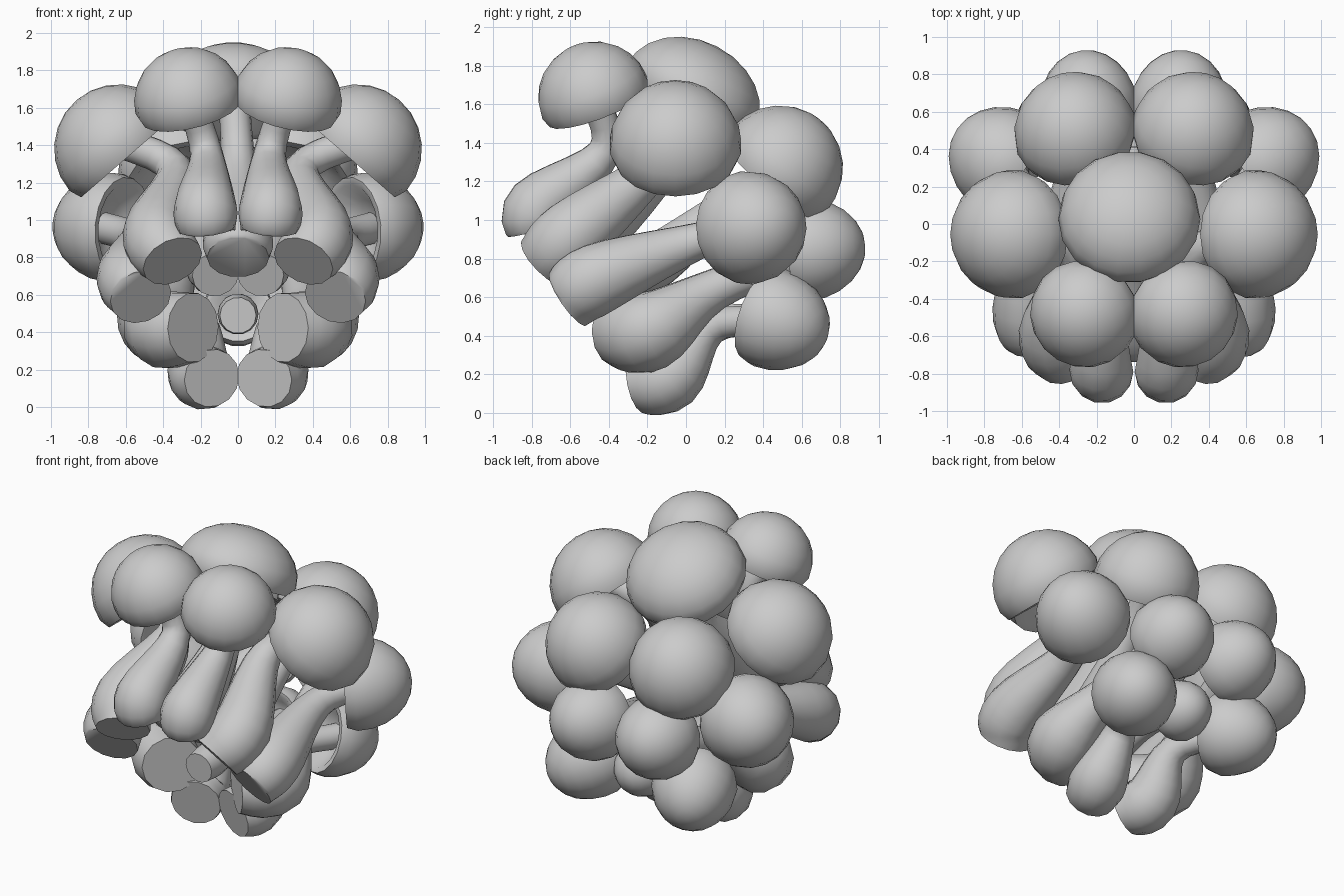
import bpy, bmesh, math
from mathutils import Vector

if "Cube" in bpy.data.objects:
    bpy.data.objects.remove(bpy.data.objects["Cube"])

grey = bpy.data.materials.new("mushroom_grey")
grey.diffuse_color = (0.6, 0.6, 0.6, 1)
grey.use_nodes = True
grey.node_tree.nodes["Principled BSDF"].inputs["Base Color"].default_value = grey.diffuse_color


def finish(bm, name):
    bmesh.ops.recalc_face_normals(bm, faces=bm.faces)
    me = bpy.data.meshes.new(name)
    bm.to_mesh(me)
    bm.free()
    me.materials.append(grey)
    ob = bpy.data.objects.new(name, me)
    bpy.context.collection.objects.link(ob)
    bpy.ops.object.select_all(action='DESELECT')
    ob.select_set(True)
    bpy.context.view_layer.objects.active = ob
    bpy.ops.object.shade_smooth_by_angle(angle=math.radians(58))


def skin(bm, rings):
    # Join consecutive rings with quads
    n = len(rings[0])
    for a, b in zip(rings, rings[1:]):
        for i in range(n):
            j = (i + 1) % n
            bm.faces.new((a[i], a[j], b[j], b[i]))


def cap_profile(steps=6):
    # Quarter-ellipse dome, then a rolled lip and a hollow underside
    dome = []
    for k in range(steps + 1):
        a = math.pi / 2 * k / steps
        dome.append((math.sin(a), .78 * math.cos(a) - .28))
    return dome + [(.93, -.43), (.8, -.42), (.5, -.22), (0, -.12)]


def cap(name, centre, axis, radius, height, n=18):
    bm = bmesh.new()
    rot = Vector((0, 0, 1)).rotation_difference(axis.normalized())
    prof = cap_profile()

    def vert(r, h, i):
        a = math.tau * i / n
        return bm.verts.new(centre + rot @ Vector((r * radius * math.cos(a), r * radius * math.sin(a), h * height)))

    rings = [[vert(r, h, i) for i in range(n)] for r, h in prof[1:-1]]
    skin(bm, rings)
    for (r, h), ring in ((prof[0], rings[0]), (prof[-1], rings[-1])):
        tip = vert(r, h, 0)
        for i in range(n):
            bm.faces.new((ring[i], ring[(i + 1) % n], tip))
    finish(bm, name)


def spline(p, steps=5):
    # Smooth path through (x, y, z, radius) points
    p = [2 * p[0] - p[1]] + p + [2 * p[-1] - p[-2]]
    out = []
    for k in range(1, len(p) - 2):
        a, b, c, d = p[k - 1:k + 3]
        for s in range(steps):
            t = s / steps
            out.append(.5 * (2 * b + (c - a) * t + (2 * a - 5 * b + 4 * c - d) * t * t
                             + (3 * b - a - 3 * c + d) * t ** 3))
    return out + [p[-2]]


def stem(name, pts, bulb_radius, n=14):
    # Cut end, bulb, thin neck, then the joint inside the cap
    widths = (.9, 1, .52, .45)
    path = spline([Vector((*p, w * bulb_radius)) for p, w in zip(pts, widths)])
    pos = [Vector(q[:3]) for q in path]
    bm = bmesh.new()
    rings, side = [], Vector((1, 0, .01))
    for i, q in enumerate(path):
        d = (pos[min(i + 1, len(pos) - 1)] - pos[max(i - 1, 0)]).normalized()
        if i == 0:
            d = (Vector(pts[1]) - Vector(pts[0])).normalized()
        side = (side - d * side.dot(d)).normalized()
        up = d.cross(side)
        rings.append([bm.verts.new(pos[i] + q[3] * (side * math.cos(math.tau * k / n)
                                                    + up * math.sin(math.tau * k / n))) for k in range(n)])
    skin(bm, rings)
    bm.faces.new(rings[0])   # flat cut end
    bm.faces.new(rings[-1])
    finish(bm, name)


def mushroom(label, centre, axis, radius, height, end, bulb, neck, bulb_radius, paired=True):
    for sx, tag in ((1, "_right"), (-1, "_left")) if paired else ((1, ""),):
        c, a, e, b, k = (Vector((sx * v[0], v[1], v[2])) for v in (centre, axis, end, bulb, neck))
        cap(f"{label}_cap{tag}", c, a, radius, height)
        stem(f"{label}_stem{tag}", [e, b, k, c - a.normalized() * height * .1], bulb_radius)


# Mirrored pairs
mushroom("front", (.285, -.51, 1.73), (.25, -.38, 1), .295, .37,
         (.165, -.77, .935), (.175, -.765, 1.07), (.17, -.42, 1.36), .168)
mushroom("side", (.72, -.055, 1.475), (.65, 0, .75), .345, .44,
         (.35, -.73, .78), (.43, -.58, .93), (.34, -.16, 1.27), .187)
mushroom("upper_back", (.335, .56, 1.35), (.2, .65, .75), .33, .43,
         (.12, -.35, .71), (.15, -.15, .79), (.23, .27, 1.13), .14)
mushroom("outer", (.765, .385, .965), (.8, .55, .05), .295, .44,
         (.52, -.61, .59), (.57, -.45, .7), (.55, .06, .89), .187)
mushroom("back", (.255, .73, .855), (.15, 1, .1), .265, .4,
         (.24, -.36, .425), (.41, -.18, .43), (.34, .15, .64), .208)
mushroom("lower", (.42, .535, .455), (.4, .8, -.3), .265, .42,
         (.14, -.25, .155), (.205, -.08, .19), (.21, .14, .45), .175)

# Middle mushrooms: large one on top, small one at the back
mushroom("top", (-.025, .075, 1.73), (0, .52, 1), .38, .38,
         (0, -.61, .8), (0, -.52, .91), (0, -.1, 1.3), .185, paired=False)
mushroom("small", (0, .5, .5), (0, 1, -.2), .19, .29,
         (0, -.42, .49), (0, -.25, .5), (0, .1, .52), .108, paired=False)
